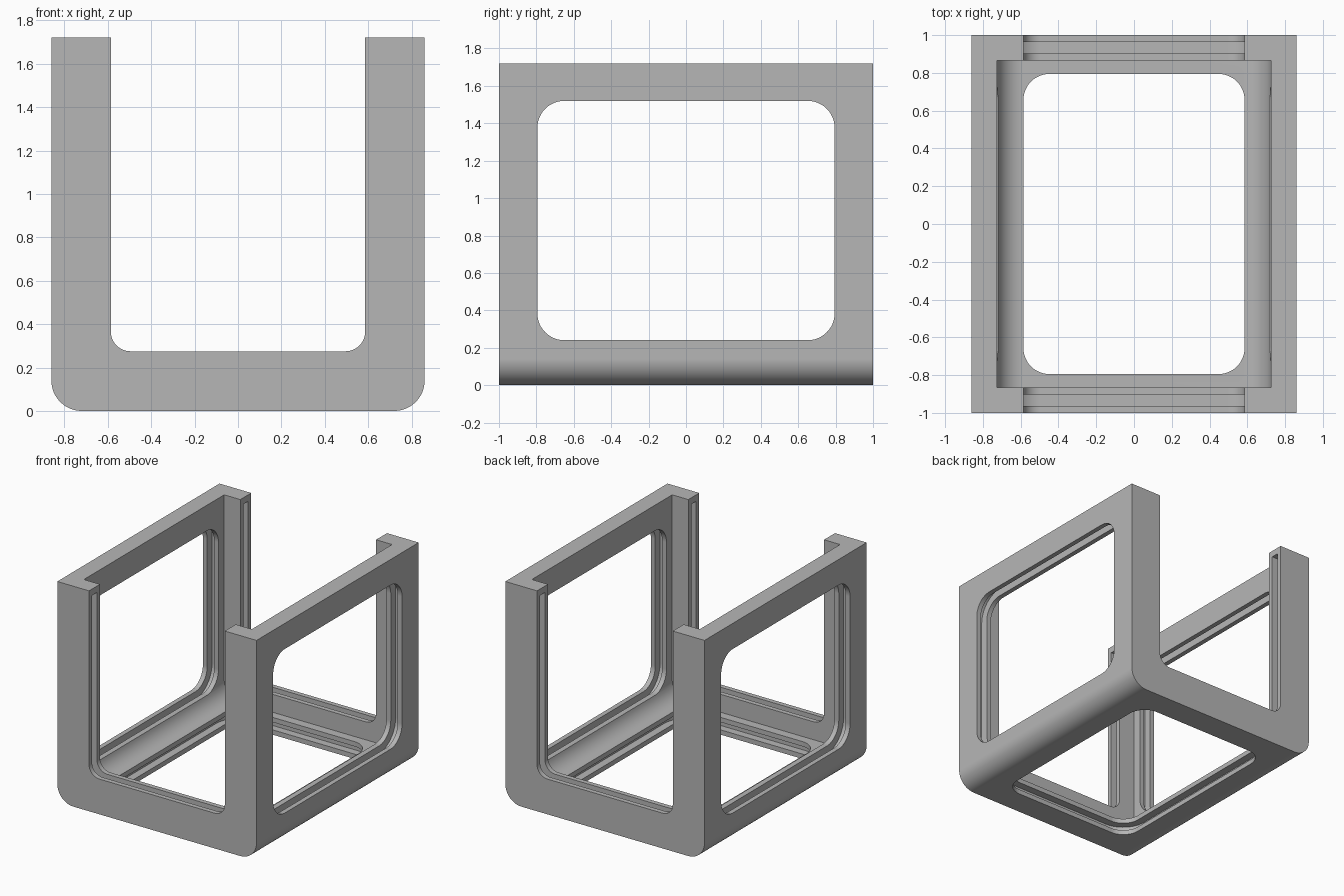
import bpy, bmesh
from math import pi, cos, sin
from mathutils import Vector

cube = bpy.data.objects.get("Cube")
if cube:
    bpy.data.objects.remove(cube, do_unlink=True)

# Overall sizes
HX, HY, H = 0.86, 1.0, 1.72      # half width, half depth, height
WALL = 0.135
SLOT_HALF, SLOT_DEPTH = 0.03, 0.06
SEG = 12

grey = bpy.data.materials.new("light grey plastic")
grey.use_nodes = True
colour = (0.47, 0.47, 0.47, 1)
grey.diffuse_color = colour
grey.node_tree.nodes["Principled BSDF"].inputs["Base Color"].default_value = colour


def outline(half, low, high, r_low, r_high):
    """Rounded rectangle, with separate radii for its lower and upper corners."""
    corners = [(half, high, r_high, 0), (-half, high, r_high, 1),
               (-half, low, r_low, 2), (half, low, r_low, 3)]
    points = []
    for u, v, r, quarter in corners:
        if r == 0:
            points.append((u, v))
            continue
        cu = u - r if u > 0 else u + r
        cv = v - r if v == high else v + r
        for i in range(SEG + 1):
            a = (quarter + i / SEG) * pi / 2
            points.append((cu + r * cos(a), cv + r * sin(a)))
    return points


# How outline (u, v) and extrusion depth d map to space for each axis
PLACE = {
    "x": lambda u, v, d: Vector((d, u, v)),
    "y": lambda u, v, d: Vector((u, d, v)),
    "z": lambda u, v, d: Vector((u, v, d)),
}


def prism(name, points, axis, start, end):
    bm = bmesh.new()
    place = PLACE[axis]
    face = bm.faces.new([bm.verts.new(place(u, v, start)) for u, v in points])
    result = bmesh.ops.extrude_face_region(bm, geom=[face])
    moved = [g for g in result["geom"] if isinstance(g, bmesh.types.BMVert)]
    bmesh.ops.translate(bm, verts=moved, vec=place(0, 0, end - start))
    bmesh.ops.recalc_face_normals(bm, faces=bm.faces)
    mesh = bpy.data.meshes.new(name)
    bm.to_mesh(mesh)
    bm.free()
    obj = bpy.data.objects.new(name, mesh)
    bpy.context.collection.objects.link(obj)
    mesh.materials.append(grey)
    return obj


# Outer shell: rounded lower edges running front to back
frame = prism("open_frame", outline(HX, 0, H, 0.14, 0), "y", -HY, HY)
cutters = []


def cut(*args):
    cutter = prism(*args)
    cutter.hide_render = True
    cutters.append(cutter)


# Hollow inside, open at the top
cut("cavity_cutter", outline(HX - WALL, WALL, H + 0.3, 0.14, 0), "y",
    -HY + WALL, HY - WALL)

# Each opening: half width, low, high, lower radius, upper radius
u_opening = (0.586, 0.275, H + 0.2, 0.09, 0)
side_window = (0.795, 0.24, 1.52, 0.145, 0.145)
floor_window = (0.586, -0.795, 0.795, 0.14, 0.14)
cut("end_opening_cutter", outline(*u_opening), "y", -1.2, 1.2)
cut("side_window_cutter", outline(*side_window), "x", -1.2, 1.2)
cut("floor_window_cutter", outline(*floor_window), "z", -0.2, 0.2)


# Panel slots running round the inside edge of each opening
def slot(name, opening, axis, centre, top=None):
    half, low, high, r_low, r_high = opening
    high = top if top else high + SLOT_DEPTH
    r_high = r_high + SLOT_DEPTH if r_high else 0
    shape = outline(half + SLOT_DEPTH, low - SLOT_DEPTH, high,
                    r_low + SLOT_DEPTH, r_high)
    cut(name, shape, axis, centre - SLOT_HALF, centre + SLOT_HALF)


for side in (-1, 1):
    slot("end_slot_cutter", u_opening, "y", side * (HY - WALL / 2), H - 0.05)
    slot("side_slot_cutter", side_window, "x", side * (HX - WALL / 2))
slot("floor_slot_cutter", floor_window, "z", WALL / 2)

# Carve the frame and remove the cutters
for cutter in cutters:
    mod = frame.modifiers.new(cutter.name, "BOOLEAN")
    mod.operation = "DIFFERENCE"
    mod.solver = "EXACT"
    mod.object = cutter
bpy.context.view_layer.update()
carved = bpy.data.meshes.new_from_object(
    frame.evaluated_get(bpy.context.evaluated_depsgraph_get()))
frame.modifiers.clear()
frame.data = carved
carved.name = "open_frame"
for cutter in cutters:
    bpy.data.objects.remove(cutter, do_unlink=True)

# Smooth rounded corners, crisp edges and flat walls
bpy.ops.object.select_all(action="DESELECT")
frame.select_set(True)
bpy.context.view_layer.objects.active = frame
bpy.ops.object.shade_smooth_by_angle(angle=pi / 6)
weighted = frame.modifiers.new("flat_walls", "WEIGHTED_NORMAL")
weighted.keep_sharp = True
